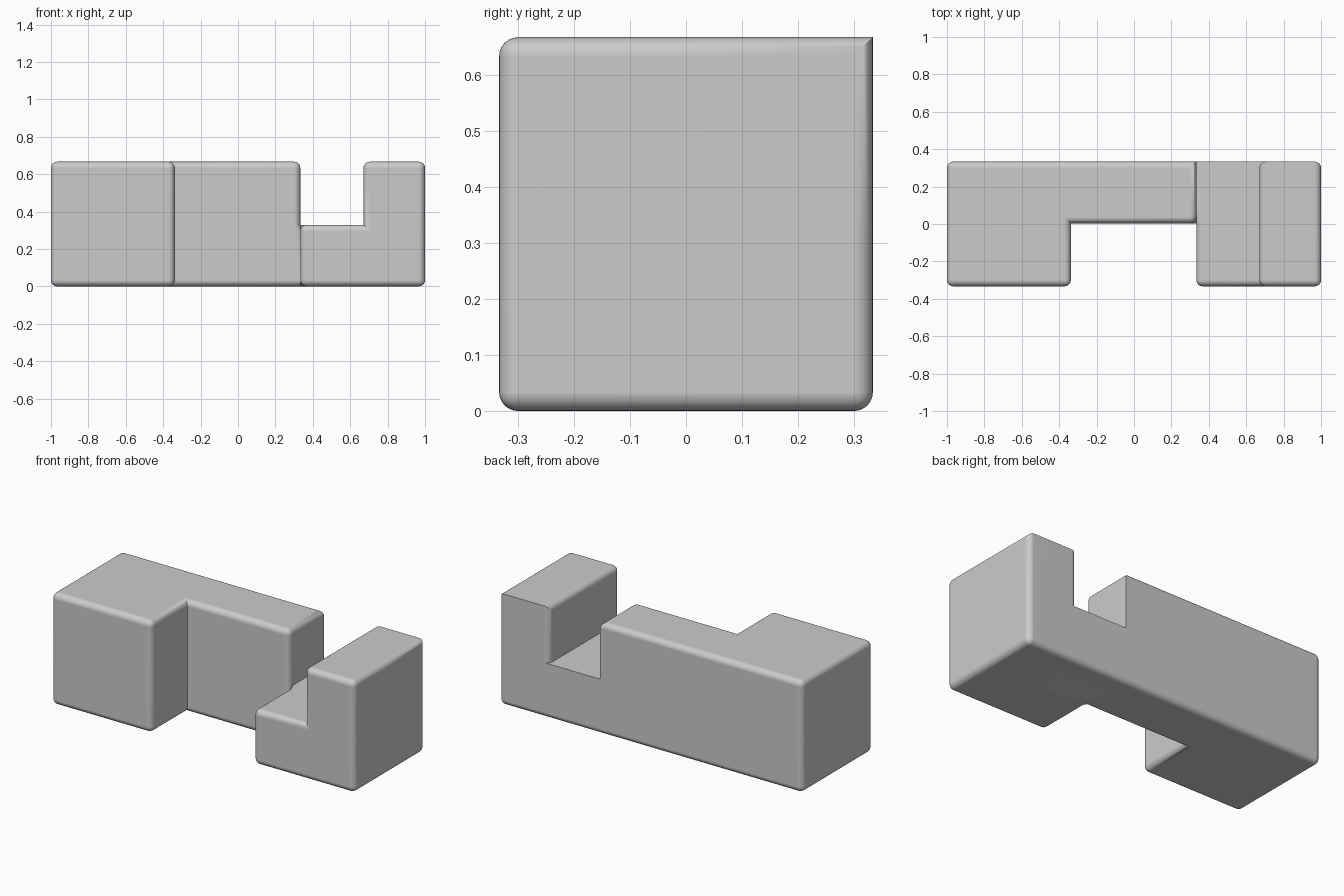
import bpy, bmesh
from mathutils import Vector

cube = bpy.data.objects.get("Cube")
if cube:
    bpy.data.objects.remove(cube, do_unlink=True)

HALF = 0.3333         # half depth
HEIGHT = 2 * HALF
GAP = 0.004           # clearance on notch faces
STEP = HALF - GAP     # height of the low step
JOINT = HALF          # x where the bar meets the step
RADIUS = 0.034

grey = bpy.data.materials.new("plain grey")
grey.use_nodes = True
colour = (0.6, 0.6, 0.6, 1)
grey.diffuse_color = colour
grey.node_tree.nodes["Principled BSDF"].inputs["Base Color"].default_value = colour


def near(a, b):
    return abs(a - b) < 0.002


def prism(points, depth):
    """Extrude a closed outline into a solid."""
    bm = bmesh.new()
    face = bm.faces.new([bm.verts.new(p) for p in points])
    out = bmesh.ops.extrude_face_region(bm, geom=[face])["geom"]
    moved = [g for g in out if isinstance(g, bmesh.types.BMVert)]
    bmesh.ops.translate(bm, verts=moved, vec=depth)
    bmesh.ops.recalc_face_normals(bm, faces=bm.faces[:])
    return bm


def cut(bm, point, normal):
    bmesh.ops.bisect_plane(bm, geom=bm.verts[:] + bm.edges[:] + bm.faces[:],
                           dist=0.0001, plane_co=point, plane_no=normal)


def finish(bm, name, stays_sharp):
    """Round the outer edges, except those the rule keeps sharp."""
    bm.normal_update()
    edges = []
    for e in bm.edges:
        mid = (e.verts[0].co + e.verts[1].co) / 2
        if e.is_convex and e.calc_face_angle(0) > 0.5 and not stays_sharp(mid):
            edges.append(e)
    bmesh.ops.bevel(bm, geom=edges, offset=RADIUS, offset_type='OFFSET',
                    segments=6, profile=0.5, affect='EDGES', clamp_overlap=False)
    mesh = bpy.data.meshes.new(name)
    bm.to_mesh(mesh)
    bm.free()
    mesh.materials.append(grey)
    mesh.shade_smooth()
    mesh.set_sharp_from_angle(angle=0.6)
    obj = bpy.data.objects.new(name, mesh)
    bpy.context.collection.objects.link(obj)
    normals = obj.modifiers.new("flat_face_normals", 'WEIGHTED_NORMAL')
    normals.keep_sharp = True


# Bar: full block on the right end, half-depth middle
inner = -HALF - GAP
outline = [(-1, -HALF), (inner, -HALF), (inner, GAP),
           (JOINT, GAP), (JOINT, HALF), (-1, HALF)]
bar = prism([(x, y, 0) for x, y in outline], Vector((0, 0, HEIGHT)))
cut(bar, (0, 0, STEP), (0, 0, 1))
finish(bar, "notched_bar",
       lambda m: near(m.x, JOINT) and (m.z < STEP or near(m.y, HALF)))

# Step and post on the left end
post = HEIGHT + GAP
outline = [(JOINT, 0), (1, 0), (1, STEP), (1, HEIGHT),
           (post, HEIGHT), (post, STEP), (JOINT, STEP)]
step = prism([(x, -HALF, z) for x, z in outline], Vector((0, 2 * HALF, 0)))
cut(step, (0, GAP, 0), (0, 1, 0))

# Split the back face level with the step so the post edge ends cleanly
back = next(f for f in step.faces if all(near(v.co.y, HALF) for v in f.verts))
ends = [next(v for v in back.verts if near(v.co.x, x) and near(v.co.z, STEP))
        for x in (1, post)]
bmesh.utils.face_split(back, ends[0], ends[1])


def step_sharp(m):
    joint_side = near(m.x, JOINT) and m.y > GAP
    back_top = near(m.y, HALF) and (near(m.z, HEIGHT) or (near(m.z, STEP) and m.x < post))
    return joint_side or back_top


finish(step, "step_and_post", step_sharp)
